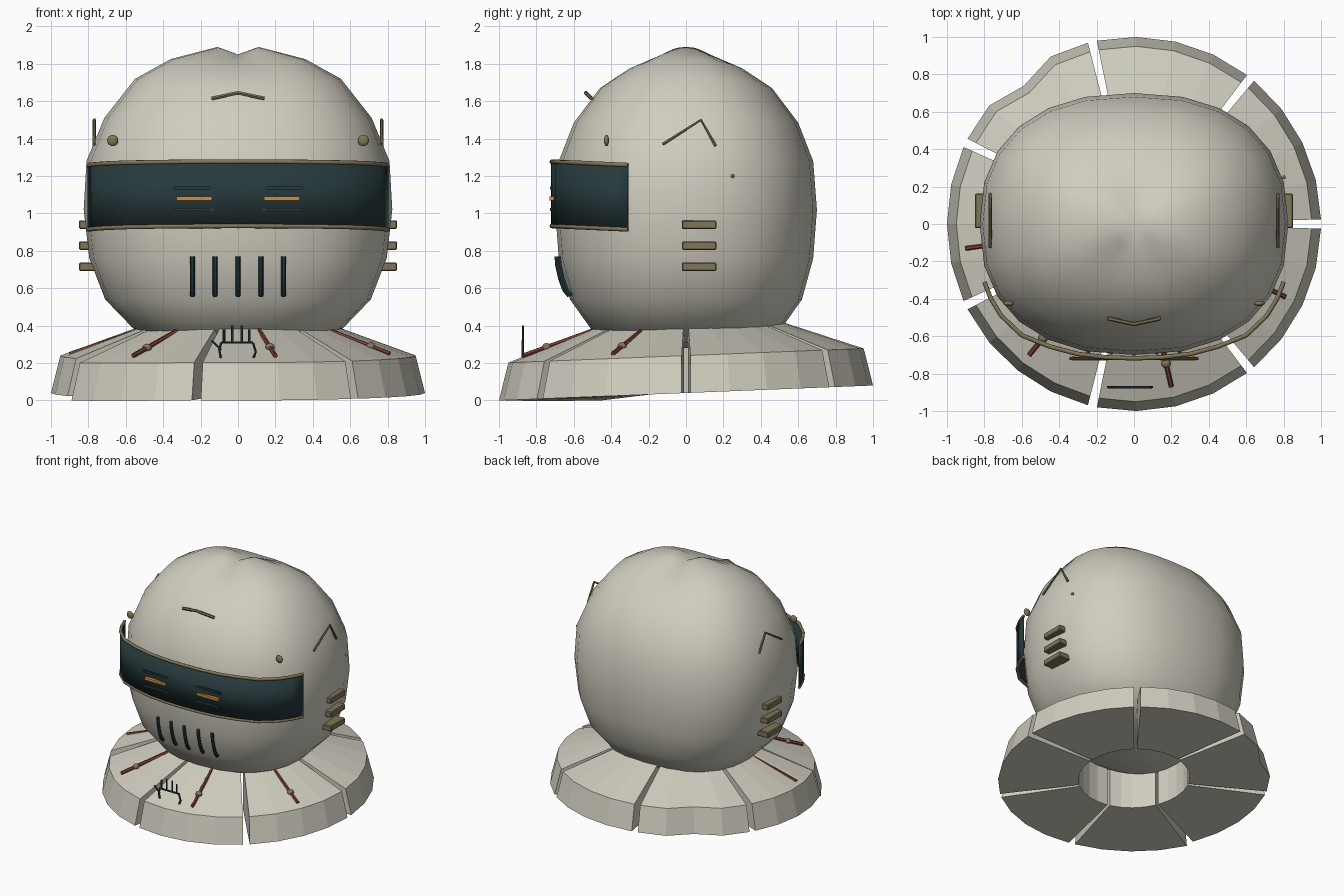
import bpy, bmesh, math
from mathutils import Vector

cube = bpy.data.objects.get("Cube")
if cube:
    bpy.data.objects.remove(cube, do_unlink=True)


def material(name, rgb):
    m = bpy.data.materials.new(name)
    m.use_nodes = True
    m.diffuse_color = (*rgb, 1)
    bsdf = m.node_tree.nodes["Principled BSDF"]
    bsdf.inputs["Base Color"].default_value = (*rgb, 1)
    bsdf.inputs["Roughness"].default_value = 0.7
    return m


CREAM = material("cream shell", (0.63, 0.61, 0.52))
DARK = material("dark teal", (0.020, 0.042, 0.045))
BRONZE = material("bronze", (0.22, 0.18, 0.10))
ORANGE = material("orange glow", (0.68, 0.27, 0.04))
RUST = material("rust red", (0.20, 0.05, 0.03))


def add_mesh(name, mesh, mat, smooth=None):
    mesh.materials.clear()
    mesh.materials.append(mat)
    ob = bpy.data.objects.new(name, mesh)
    bpy.context.collection.objects.link(ob)
    if smooth:
        bpy.ops.object.select_all(action='DESELECT')
        ob.select_set(True)
        bpy.context.view_layer.objects.active = ob
        bpy.ops.object.shade_smooth_by_angle(angle=math.radians(smooth))
    return ob


def from_bmesh(name, bm, mat, smooth=None):
    bmesh.ops.recalc_face_normals(bm, faces=bm.faces)
    mesh = bpy.data.meshes.new(name)
    bm.to_mesh(mesh)
    bm.free()
    return add_mesh(name, mesh, mat, smooth)


def tube(name, points, radius, mat, sides=1):
    """Thin round bar along a path."""
    cu = bpy.data.curves.new(name, 'CURVE')
    cu.dimensions = '3D'
    cu.bevel_depth = radius
    cu.bevel_resolution = sides
    cu.use_fill_caps = True
    sp = cu.splines.new('POLY')
    sp.points.add(len(points) - 1)
    for p, co in zip(sp.points, points):
        p.co = (*co, 1)
    tmp = bpy.data.objects.new(name + "_path", cu)
    mesh = bpy.data.meshes.new_from_object(tmp)
    bpy.data.objects.remove(tmp)
    return add_mesh(name, mesh, mat, 50)


def box(name, center, size, mat, bevel=0):
    bm = bmesh.new()
    bmesh.ops.create_cube(bm, size=1)
    for v in bm.verts:
        v.co = Vector(a * b for a, b in zip(v.co, size)) + Vector(center)
    if bevel:
        bmesh.ops.bevel(bm, geom=bm.edges[:], offset=bevel, segments=1, affect='EDGES')
    return from_bmesh(name, bm, mat)


def bead(name, center, radii, mat=BRONZE):
    bm = bmesh.new()
    bmesh.ops.create_uvsphere(bm, u_segments=12, v_segments=8, radius=1)
    for v in bm.verts:
        v.co = Vector(a * b for a, b in zip(v.co, radii)) + Vector(center)
    return from_bmesh(name, bm, mat, 60)


# Helmet shell: rounded-square rings (height, half width, half depth, side lift)
RINGS = [(0.31, 0.40, 0.37, 0), (0.385, 0.56, 0.51, 0), (0.54, 0.71, 0.62, 0),
         (0.76, 0.795, 0.68, 0), (1.02, 0.825, 0.70, 0), (1.28, 0.81, 0.68, 0),
         (1.485, 0.715, 0.60, 0.025), (1.67, 0.55, 0.46, 0.05),
         (1.77, 0.36, 0.31, 0.055), (1.83, 0.11, 0.13, 0.06)]
SEG = 24


def rounded(a, power=2 / 2.35):
    c, s = math.cos(a), math.sin(a)
    return (math.copysign(abs(c) ** power, c), math.copysign(abs(s) ** power, s))


bm = bmesh.new()
loops = []
for z, rx, ry, lift in RINGS:
    ring = []
    for i in range(SEG):
        c, s = rounded(math.tau * i / SEG)
        ring.append(bm.verts.new((rx * c, ry * s, z + lift * c * c)))
    loops.append(ring)
for low, high in zip(loops, loops[1:]):
    for i in range(SEG):
        j = (i + 1) % SEG
        bm.faces.new((low[i], low[j], high[j], high[i]))
for ring, z in ((loops[0], 0.28), (loops[-1], 1.85)):
    pole = bm.verts.new((0, 0, z))
    for i in range(SEG):
        bm.faces.new((ring[i], ring[(i + 1) % SEG], pole))
from_bmesh("helmet_shell", bm, CREAM, 60)

# Collar: seven flat-faceted wedges on a slightly tilted plane
PROFILE = [(0.41, 0.0), (1.0, 0.0), (0.95, 0.2), (0.41, 0.397)]
STEPS = 4
for k in range(7):
    start = math.tau * k / 7 + math.radians(1.4)
    span = math.tau / 7 - math.radians(2.8)
    bm = bmesh.new()
    sections = []
    for i in range(STEPS + 1):
        a = start + span * i / STEPS
        section = []
        for r, h in PROFILE:
            if k == 2 and i == 2 and r > 0.5:      # chipped rim
                r *= 0.945
            x, y = r * math.cos(a), r * math.sin(a)
            z = h + 0.04 + 0.04 * y
            if k == 4 and r > 0.5:                 # sagging wedge
                z -= 0.022 * (1 - i / STEPS)
            section.append(bm.verts.new((x, y, z)))
        sections.append(section)
    for p, q in zip(sections, sections[1:]):
        for n in range(4):
            m = (n + 1) % 4
            bm.faces.new((p[n], p[m], q[m], q[n]))
    bm.faces.new(sections[0])
    bm.faces.new(sections[-1])
    from_bmesh(f"collar_wedge_{k + 1}", bm, CREAM)

# Visor band with bronze trim
HALF = [(0.80, -0.31), (0.765, -0.40), (0.71, -0.49), (0.60, -0.595), (0.45, -0.655),
        (0.30, -0.695), (0.15, -0.713)]
path = [(-x, y) for x, y in HALF] + [(0, -0.718)] + [(x, y) for x, y in reversed(HALF)]


def visor_line(z):
    return [(x, y, z - 0.045 * (y + 0.72)) for x, y in path]


bm = bmesh.new()
low = [bm.verts.new(p) for p in visor_line(0.935)]
high = [bm.verts.new(p) for p in visor_line(1.275)]
for i in range(len(path) - 1):
    bm.faces.new((low[i], low[i + 1], high[i + 1], high[i]))
visor = from_bmesh("visor", bm, DARK, 50)
solid = visor.modifiers.new("thickness", 'SOLIDIFY')
solid.thickness = 0.01
solid.offset = 0
tube("visor_trim_top", visor_line(1.277), 0.012, BRONZE, 2)
tube("visor_trim_bottom", visor_line(0.933), 0.012, BRONZE, 2)

# Parts repeated on both sides
for side, s in (("left", 1), ("right", -1)):
    box(f"eye_{side}", (s * 0.235, -0.717, 1.08), (0.19, 0.025, 0.02), ORANGE)
    for z in (1.02, 1.135):
        box(f"eye_line_{side}", (s * 0.235, -0.719, z), (0.22, 0.014, 0.016), DARK)
    bead(f"stud_{side}", (s * 0.67, -0.425, 1.39), (0.03, 0.014, 0.03))
    tube(f"chevron_{side}", [(s * 0.77, -0.125, 1.37), (s * 0.768, 0.08, 1.50),
                             (s * 0.77, 0.16, 1.36)], 0.009, BRONZE)
    for n, z in enumerate((0.715, 0.828, 0.94)):
        box(f"vent_fin_{side}_{n + 1}", (s * 0.80, 0.07, z), (0.10, 0.185, 0.046), BRONZE, 0.006)
bead("side_stud", (0.80, 0.25, 1.20), (0.012, 0.01, 0.01))

# Brow chevron
tube("brow_chevron", [(-0.14, -0.505, 1.615), (0, -0.535, 1.645), (0.14, -0.505, 1.615)],
     0.011, BRONZE)

# Breathing slots
for i in range(-2, 3):
    d = 0.012 * abs(i) / 2
    tube("breathing_slot", [(i * 0.122, y + d, z) for y, z in
                            ((-0.692, 0.77), (-0.688, 0.72), (-0.672, 0.65),
                             (-0.65, 0.59), (-0.625, 0.56))], 0.013, DARK)

# Rust rods with beads, lying on the collar
RODS = [((-0.33, -0.42, 0.37), (-0.56, -0.70, 0.24)),
        ((0.11, -0.48, 0.38), (0.20, -0.87, 0.24)),
        ((0.50, -0.24, 0.37), (0.81, -0.39, 0.25)),
        ((-0.53, -0.08, 0.375), (-0.90, -0.13, 0.248))]
for n, (a, b) in enumerate(RODS):
    tube(f"collar_rod_{n + 1}", [a, b], 0.013, RUST)
    if n < 3:
        bead(f"rod_bead_{n + 1}", Vector(a).lerp(Vector(b), 0.68), (0.025, 0.025, 0.022))

# Small rake-like ornament standing on the collar front
STROKES = [[(-0.09, 0.31), (0.08, 0.31)],
           [(-0.09, 0.31), (-0.10, 0.27), (-0.09, 0.22)],
           [(0.08, 0.31), (0.095, 0.26), (0.08, 0.22)],
           [(-0.14, 0.32), (-0.09, 0.27)]]
STROKES += [[(x, 0.31), (x, top)] for x, top in
            ((-0.075, 0.38), (-0.03, 0.40), (0.02, 0.40), (0.06, 0.38))]
for stroke in STROKES:
    tube("rake_stroke", [(x, -0.872, z) for x, z in stroke], 0.007, DARK)
